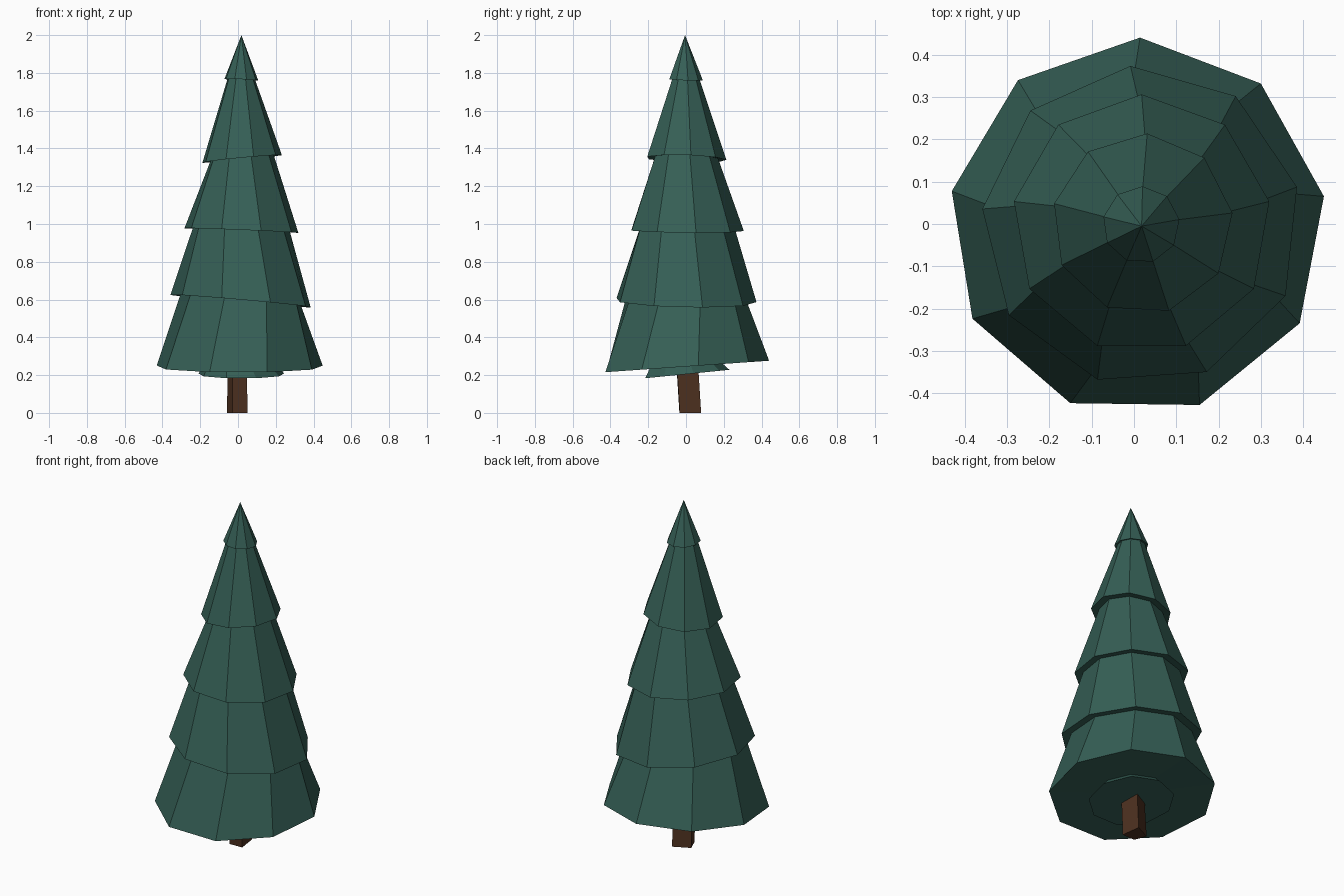
import bpy, bmesh
from math import cos, sin, radians

if "Cube" in bpy.data.objects:
    bpy.data.objects.remove(bpy.data.objects["Cube"])

SIDES = 9

def material(name, color):
    m = bpy.data.materials.new(name)
    m.diffuse_color = color
    m.use_nodes = True
    m.node_tree.nodes["Principled BSDF"].inputs["Base Color"].default_value = m.diffuse_color
    return m

def ring(bm, x, y, z, r, angle, tilt_x, tilt_y):
    """Nine-sided loop lying on a slightly tilted plane."""
    verts = []
    for k in range(SIDES):
        a = radians(angle + 360 * k / SIDES)
        dx, dy = r * cos(a), r * sin(a)
        verts.append(bm.verts.new((x + dx, y + dy, z + tilt_x * dx + tilt_y * dy)))
    return verts

def bridge(bm, low, high):
    n = len(low)
    for i in range(n):
        j = (i + 1) % n
        bm.faces.new((low[i], low[j], high[j], high[i]))

def finish(bm, name, mat):
    bmesh.ops.recalc_face_normals(bm, faces=bm.faces)
    mesh = bpy.data.meshes.new(name)
    bm.to_mesh(mesh)
    bm.free()
    mesh.materials.append(mat)
    obj = bpy.data.objects.new(name, mesh)
    bpy.context.collection.objects.link(obj)

# Foliage tiers: centre x, y, z, rim radius, inner radius, angle, tilt x, tilt y
tiers = [
    (0.008, -0.006, 0.245, 0.446, 0.195, 89.2, 0.00, 0.07),
    (0.018, -0.004, 0.592, 0.378, 0.325, 94, -0.088, -0.02),
    (0.018, 0.000, 0.966, 0.306, 0.260, 90, -0.04, -0.01),
    (0.020, 0.000, 1.345, 0.214, 0.170, 87, 0.095, -0.03),
    (0.017, -0.002, 1.764, 0.091, 0.073, 88, -0.04, -0.03),
]
bm = bmesh.new()
# Small skirt under the lowest tier, closed below
prev = ring(bm, 0.018, 0.0, 0.205, 0.23, 90, 0.0, 0.10)
bm.faces.new(prev)
for x, y, z, rim, inner, ang, tx, ty in tiers:
    neck = ring(bm, x, y, z + 0.006, inner, ang, tx, ty)
    edge = ring(bm, x, y, z, rim, ang, tx, ty)
    bridge(bm, prev, neck)
    bridge(bm, neck, edge)
    prev = edge
# Pointed top
tip = bm.verts.new((0.018, -0.005, 2.0))
for i in range(SIDES):
    bm.faces.new((prev[i], prev[(i + 1) % SIDES], tip))
finish(bm, "foliage", material("needles", (0.036, 0.115, 0.092, 1)))

# Leaning four-sided trunk
foot = [(-0.03, -0.035), (0.05, -0.033), (0.035, 0.08), (-0.058, 0.035)]
bm = bmesh.new()
low = [bm.verts.new((x, y, 0.0)) for x, y in foot]
high = [bm.verts.new((x * 0.95, y - 0.015, 0.24)) for x, y in foot]
bridge(bm, low, high)
bm.faces.new(low)
bm.faces.new(high)
finish(bm, "trunk", material("bark", (0.075, 0.03, 0.014, 1)))
